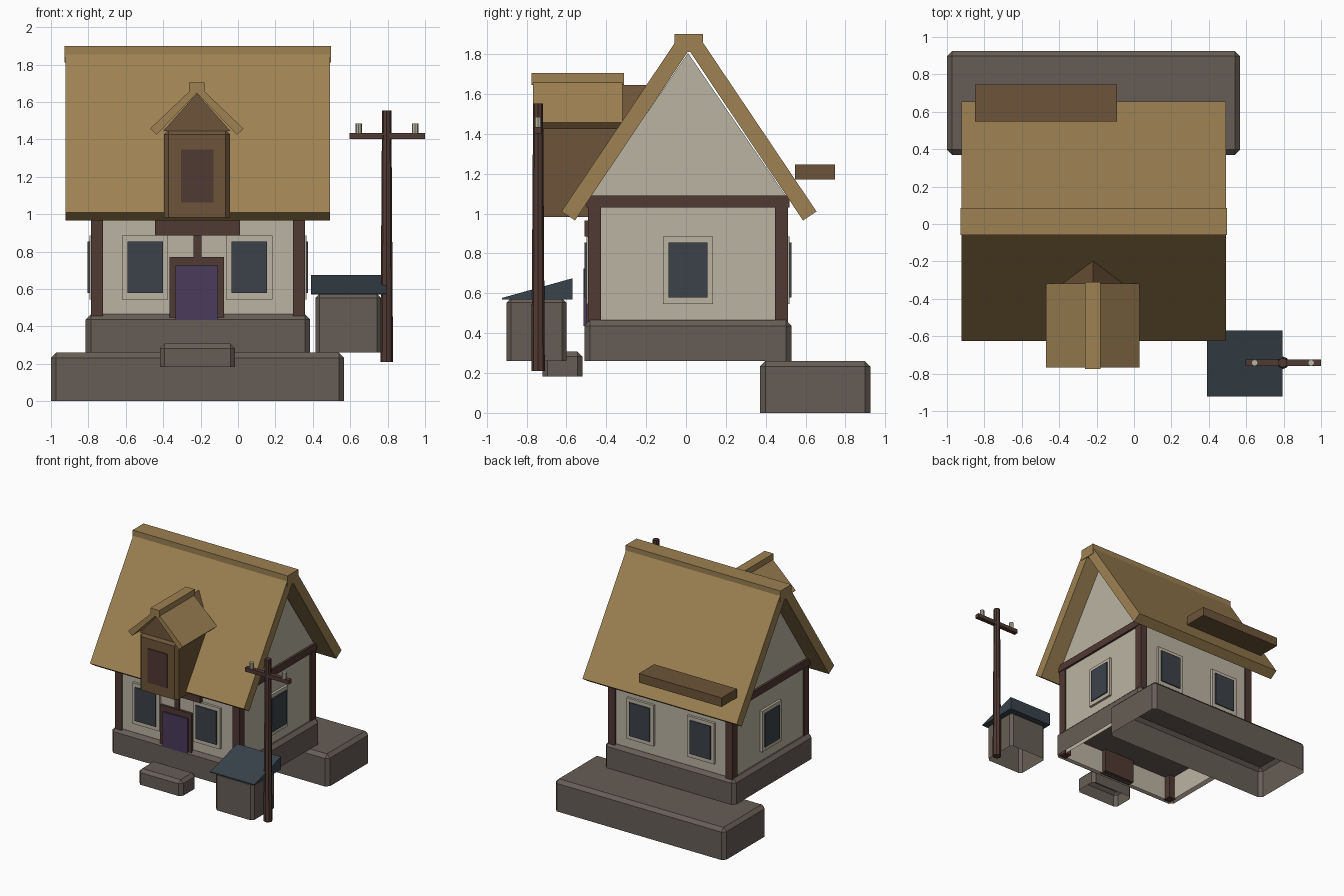
import bpy, bmesh, math
from mathutils import Vector

if "Cube" in bpy.data.objects:
    bpy.data.objects.remove(bpy.data.objects["Cube"])

COLOURS = {
    "thatch": (0.34, 0.22, 0.085),
    "brown_board": (0.155, 0.09, 0.041),
    "plaster": (0.50, 0.457, 0.365),
    "stone": (0.134, 0.111, 0.093),
    "timber": (0.081, 0.041, 0.033),
    "glass": (0.045, 0.055, 0.068),
    "door_paint": (0.068, 0.043, 0.105),
    "slate": (0.040, 0.056, 0.070),
}
MATS = {}
for n, c in COLOURS.items():
    MATS[n] = bpy.data.materials.new(n)
    MATS[n].diffuse_color = (*c, 1)


def finish(name, bm, mat):
    bmesh.ops.recalc_face_normals(bm, faces=bm.faces)
    me = bpy.data.meshes.new(name)
    bm.to_mesh(me)
    bm.free()
    me.materials.append(MATS[mat])
    ob = bpy.data.objects.new(name, me)
    bpy.context.collection.objects.link(ob)
    return ob


def drop_bottom(bm):
    """Leave the underside open."""
    bm.normal_update()
    low = min(v.co.z for v in bm.verts)
    under = [f for f in bm.faces if all(v.co.z < low + 1e-4 for v in f.verts)]
    bmesh.ops.delete(bm, geom=under, context='FACES')


def box(name, x, y, z, mat, bevel=0, open_bottom=False):
    """Box from (min, max) ranges, optionally chamfered above its base."""
    bm = bmesh.new()
    bmesh.ops.create_cube(bm, size=1)
    for v in bm.verts:
        v.co = Vector([r[0] if c < 0 else r[1] for r, c in zip((x, y, z), v.co)])
    if bevel:
        edges = [e for e in bm.edges if max(v.co.z for v in e.verts) > z[0] + 1e-4]
        bmesh.ops.bevel(bm, geom=edges, offset=bevel, segments=1, affect='EDGES')
    if open_bottom:
        drop_bottom(bm)
    return finish(name, bm, mat)


def prism(name, profile, span, axis, mat, open_bottom=False):
    """Extrude a (horizontal, z) profile along x or y."""
    bm = bmesh.new()
    rings = []
    for s in span:
        rings.append([bm.verts.new((s, h, z) if axis == 'x' else (h, s, z)) for h, z in profile])
    a, b = rings
    bm.faces.new(a)
    bm.faces.new(b[::-1])
    for i in range(len(a)):
        j = (i + 1) % len(a)
        bm.faces.new((a[i], b[i], b[j], a[j]))
    if open_bottom:
        drop_bottom(bm)
    return finish(name, bm, mat)


def rod(name, x, y, z, r1, r2, mat, sides=8):
    bm = bmesh.new()
    bmesh.ops.create_cone(bm, cap_ends=True, segments=sides, radius1=r1, radius2=r2, depth=z[1] - z[0])
    bmesh.ops.translate(bm, verts=bm.verts, vec=(x, y, (z[0] + z[1]) / 2))
    return finish(name, bm, mat)


def chevron(c, outer, inner, top, peak):
    """Symmetric roof section around centre c."""
    (ho, zo), (hi, zi) = outer, inner
    return [(c - ho, zo), (c, top), (c + ho, zo), (c + hi, zi), (c, peak), (c - hi, zi)]


# House shell
CX, CY, HX, HY = -0.215, 0.01, 0.56, 0.49
box("plinth", (-0.815, 0.385), (-0.51, 0.53), (0.26, 0.465), "stone", 0.028, True)
prism("walls", [(CY - HY, 0.265), (CY + HY, 0.265), (CY + HY, 1.09), (CY, 1.805), (CY - HY, 1.09)],
      (CX - HX, CX + HX), 'x', "plaster", True)

# Corner posts and gable beams
for sx, side in ((-1, "left"), (1, "right")):
    for sy, end in ((-1, "front"), (1, "back")):
        xs = sorted((CX + sx * 0.508, CX + sx * 0.572))
        ys = sorted((CY + sy * 0.436, CY + sy * 0.502))
        box(f"post_{end}_{side}", xs, ys, (0.265, 1.06), "timber")
    xs = sorted((CX + sx * 0.53, CX + sx * 0.578))
    box(f"gable_beam_{side}", xs, (-0.5, 0.52), (1.03, 1.09), "timber")

# Windows: raised plaster surround with a proud pane
ZF, ZP = (0.545, 0.885), (0.578, 0.855)
for sy, end in ((-1, "front"), (1, "back")):
    face = CY + sy * HY
    for i, wx in enumerate((-0.497, 0.06)):
        box(f"window_frame_{end}_{i}", (wx - 0.124, wx + 0.124),
            sorted((face - sy * 0.01, face + sy * 0.02)), ZF, "plaster")
        box(f"window_pane_{end}_{i}", (wx - 0.095, wx + 0.095),
            sorted((face + sy * 0.012, face + sy * 0.029)), ZP, "glass")
for sx, side in ((-1, "left"), (1, "right")):
    face = CX + sx * HX
    box(f"window_frame_{side}", sorted((face - sx * 0.01, face + sx * 0.02)),
        (-0.115, 0.135), ZF, "plaster")
    box(f"window_pane_{side}", sorted((face + sx * 0.012, face + sx * 0.029)),
        (-0.087, 0.107), ZP, "glass")

# Doorway
box("door_frame", (-0.365, -0.075), (-0.5, -0.44), (0.27, 0.77), "timber")
box("door", (-0.333, -0.106), (-0.513, -0.49), (0.435, 0.725), "door_paint")
box("door_strut", (-0.237, -0.196), (-0.495, -0.46), (0.76, 0.89), "timber")
box("lintel", (-0.445, 0.01), (-0.51, -0.46), (0.885, 0.965), "timber")

# Main roof
prism("main_roof", chevron(0.015, (0.64, 1.01), (0.572, 0.965), 1.965, 1.82)[:1]
      + [(-0.05, 1.865), (0.08, 1.865)]
      + chevron(0.015, (0.64, 1.01), (0.572, 0.965), 1.965, 1.82)[2:],
      (-0.923, 0.492), 'x', "thatch")
box("ridge_cap", (-0.927, 0.496), (-0.058, 0.085), (1.81, 1.9), "thatch")

# Dormer
box("dormer_body", (-0.396, -0.042), (-0.74, -0.2), (0.982, 1.45), "brown_board", 0.024)
prism("dormer_gable", [(-0.4, 1.445), (-0.04, 1.445), (-0.22, 1.645)], (-0.72, -0.2), 'y', "brown_board")
box("dormer_shutter", (-0.306, -0.13), (-0.748, -0.73), (1.063, 1.345), "timber")
prism("dormer_roof", chevron(-0.22, (0.25, 1.457), (0.215, 1.425), 1.695, 1.648), (-0.768, -0.318), 'y', "thatch")
box("dormer_ridge", (-0.261, -0.18), (-0.775, -0.31), (1.645, 1.705), "thatch")

# Slab behind the roof
box("rear_canopy", (-0.85, -0.09), (0.547, 0.747), (1.17, 1.245), "brown_board")

# Stone blocks
box("rear_terrace", (-1.0, 0.567), (0.37, 0.925), (0, 0.26), "stone", 0.028, True)
box("door_step", (-0.417, -0.016), (-0.72, -0.52), (0.182, 0.308), "stone", 0.025, True)

# Shed
box("shed", (0.415, 0.765), (-0.9, -0.6), (0.26, 0.575), "stone", 0.022, True)
prism("shed_roof", [(-0.922, 0.57), (-0.57, 0.57), (-0.57, 0.675), (-0.922, 0.577)], (0.39, 0.795), 'x', "slate")

# Utility pole
rod("pole", 0.795, -0.742, (0.21, 1.553), 0.034, 0.025, "timber")
box("crossarm", (0.595, 1.0), (-0.76, -0.724), (1.402, 1.435), "timber")
for i, x in enumerate((0.645, 0.947)):
    rod(f"insulator_{i}", x, -0.742, (1.43, 1.485), 0.018, 0.018, "plaster")

for m in bpy.data.materials:
    if m.users and not m.is_grease_pencil:
        m.use_nodes = True
        m.node_tree.nodes["Principled BSDF"].inputs["Base Color"].default_value = m.diffuse_color
